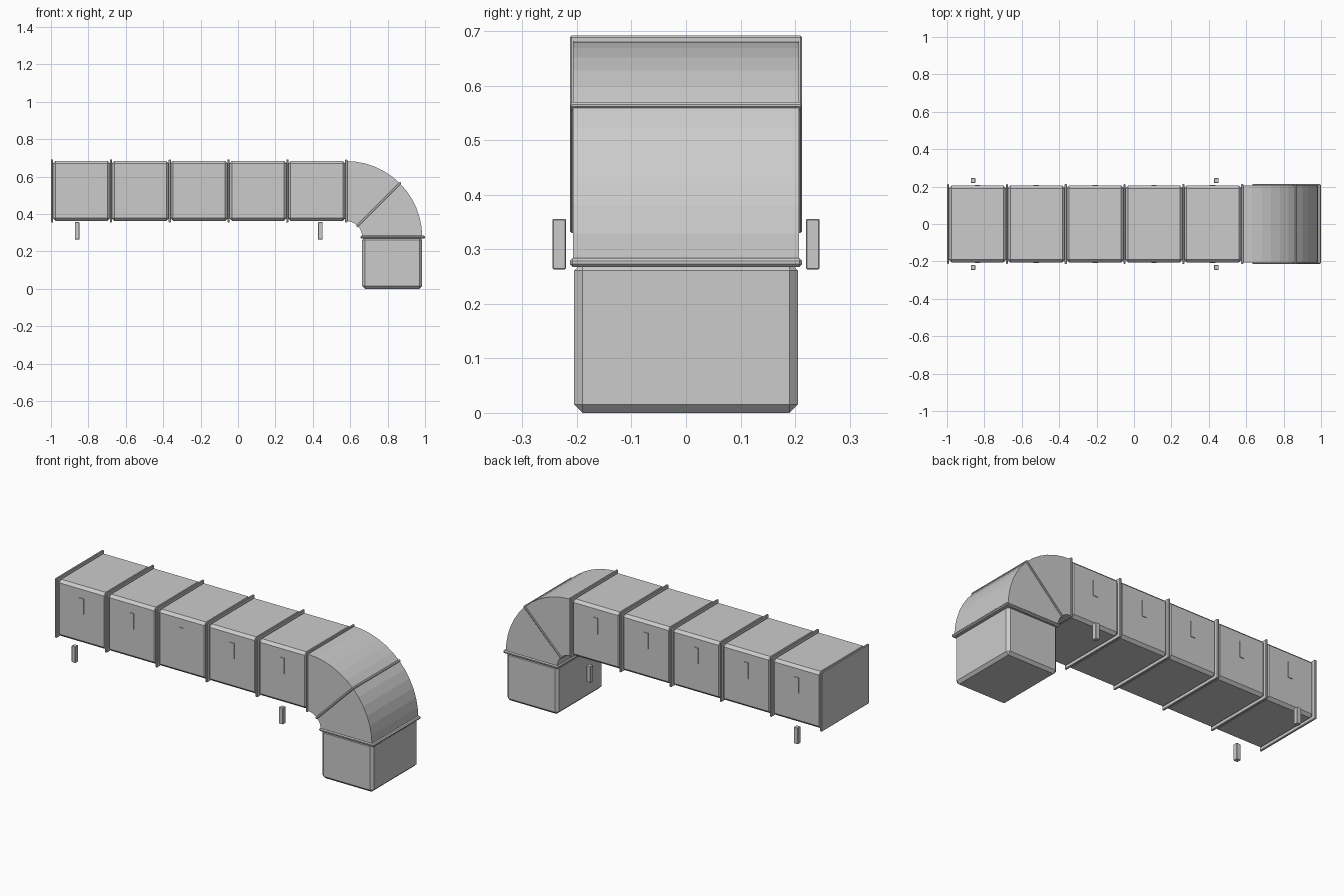
import bpy, bmesh, math
from mathutils import Matrix, Vector

if "Cube" in bpy.data.objects:
    bpy.data.objects.remove(bpy.data.objects["Cube"])

HALF_W = 0.205            # duct half width
Z0, Z1 = 0.363, 0.684     # straight run bottom and top
CX, CZ = 0.578, 0.276     # elbow centre
R_IN, R_OUT = 0.086, 0.407
PITCH, X0 = 0.3145, -0.994


def finish(name, bm):
    mesh = bpy.data.meshes.new(name)
    bmesh.ops.recalc_face_normals(bm, faces=bm.faces)
    bm.to_mesh(mesh)
    bm.free()
    ob = bpy.data.objects.new(name, mesh)
    bpy.context.collection.objects.link(ob)
    return ob


def box(name, lo, hi, chamfer=0.0, rot_y=0.0):
    """Chamfered box between two corners, optionally turned about its centre."""
    lo, hi = Vector(lo), Vector(hi)
    bm = bmesh.new()
    bmesh.ops.create_cube(bm, size=1)
    bmesh.ops.scale(bm, vec=hi - lo, verts=bm.verts)
    if chamfer:
        bmesh.ops.bevel(bm, geom=bm.edges[:], offset=chamfer, segments=1,
                        affect='EDGES', profile=0.5)
    bm.transform(Matrix.Translation((lo + hi) / 2) @ Matrix.Rotation(rot_y, 4, 'Y'))
    return finish(name, bm)


# straight duct sections with a small latch plate on each side
for i in range(5):
    a = X0 + i * PITCH
    box(f"duct_section_{i + 1}", (a + 0.003, -HALF_W, Z0),
        (a + PITCH - 0.003, HALF_W, Z1), 0.015)
    xm = a + PITCH / 2
    for s, side in ((-1, "front"), (1, "back")):
        y = s * HALF_W
        box(f"latch_{side}_{i + 1}", (xm - 0.014, y - 0.004, 0.53),
            (xm + 0.014, y + 0.004, 0.62))

# joint flanges
for i in range(6):
    x = X0 + i * PITCH
    box(f"joint_flange_{i + 1}", (x - 0.006, -0.213, Z0 - 0.008),
        (x + 0.006, 0.213, Z1 + 0.008), 0.003)

# curved elbow: rectangle swept through a quarter turn
bm = bmesh.new()
rings = []
N = 12
for k in range(N + 1):
    t = math.pi / 2 * k / N
    rings.append([bm.verts.new((CX + r * math.sin(t), y, CZ + r * math.cos(t)))
                  for r, y in ((R_IN, -HALF_W - 0.002), (R_OUT, -HALF_W - 0.002),
                               (R_OUT, HALF_W + 0.002), (R_IN, HALF_W + 0.002))])
for p, q in zip(rings, rings[1:]):
    for j in range(4):
        m = (j + 1) % 4
        bm.faces.new((p[j], p[m], q[m], q[j]))
bm.faces.new(rings[0])
bm.faces.new(rings[-1])
finish("elbow", bm)

# seam band across the middle of the elbow
rm = (R_IN + R_OUT) / 2
h = (R_OUT - R_IN) / 2 + 0.006
sx, sz = CX + rm * math.sin(math.pi / 4), CZ + rm * math.cos(math.pi / 4)
box("elbow_seam", (sx - 0.006, -0.213, sz - h), (sx + 0.006, 0.213, sz + h),
    0.003, math.pi / 4)

# outlet flange and outlet box
box("outlet_flange", (CX + R_IN - 0.009, -0.213, 0.268),
    (1.0, 0.213, 0.284), 0.005)
box("outlet_box", (CX + R_IN, -HALF_W, 0.0), (CX + R_OUT, HALF_W, 0.276), 0.015)

# hanging support pegs beside the run
for x, end in ((-0.86, "left"), (0.44, "right")):
    for s, side in ((-1, "front"), (1, "back")):
        y = s * 0.2325
        box(f"peg_{end}_{side}", (x - 0.0125, y - 0.0125, 0.263),
            (x + 0.0125, y + 0.0125, 0.356), 0.002)
